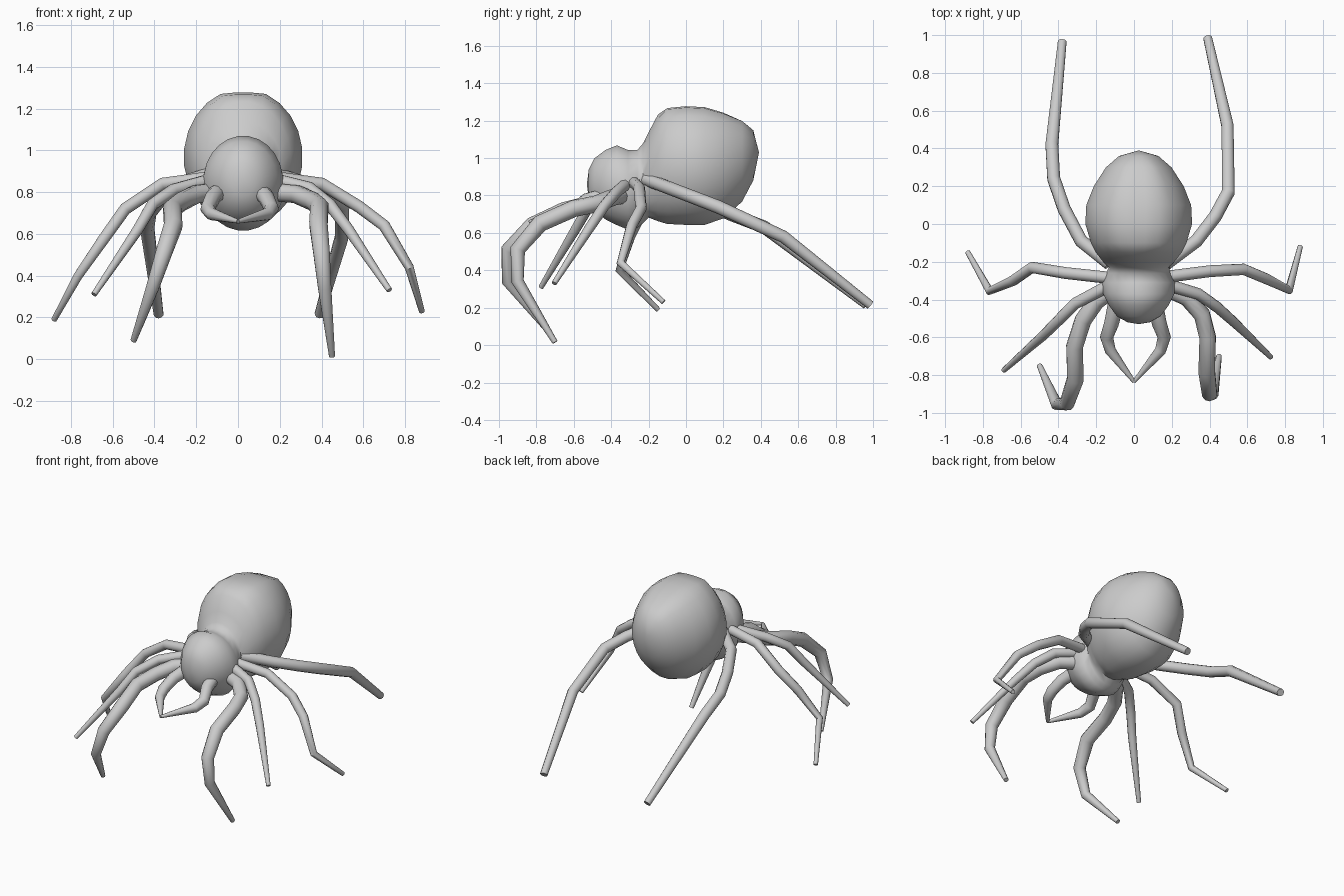
import bpy, bmesh, math
from mathutils import Vector

if "Cube" in bpy.data.objects:
    bpy.data.objects.remove(bpy.data.objects["Cube"])

SIDES = 24


def finish(obj, angle):
    bpy.ops.object.select_all(action='DESELECT')
    obj.select_set(True)
    bpy.context.view_layer.objects.active = obj
    if obj.type == 'CURVE':
        bpy.ops.object.convert(target='MESH')
    bpy.ops.object.shade_smooth_by_angle(angle=math.radians(angle))


def loft(name, rings, front, back, cx, groove=()):
    """Rings along y: (y, half width, bottom z, top z), closed by two poles."""
    bm = bmesh.new()
    loops = []
    for y, w, lo, hi in rings:
        loop = []
        for i in range(SIDES):
            a = 2 * math.pi * (i + 0.5) / SIDES
            x, z = cx + w * math.cos(a), (lo + hi) / 2 + (hi - lo) / 2 * math.sin(a)
            if i in groove and -0.12 < y < 0.32:
                z -= 0.015
            loop.append(bm.verts.new((x, y, z)))
        loops.append(loop)
    for a, b in zip(loops, loops[1:]):
        for i in range(SIDES):
            j = (i + 1) % SIDES
            bm.faces.new((a[i], a[j], b[j], b[i]))
    for loop, (y, z) in ((loops[0], front), (loops[-1], back)):
        pole = bm.verts.new((cx, y, z))
        for i in range(SIDES):
            bm.faces.new((loop[i], loop[(i + 1) % SIDES], pole))
    bmesh.ops.recalc_face_normals(bm, faces=bm.faces)
    mesh = bpy.data.meshes.new(name)
    bm.to_mesh(mesh)
    bm.free()
    obj = bpy.data.objects.new(name, mesh)
    bpy.context.collection.objects.link(obj)
    finish(obj, 60)


def limb(name, pts, r0, r1, r2):
    """Jointed tube: radius r0 at the base, r1 midway, r2 at the tip."""
    cu = bpy.data.curves.new(name, 'CURVE')
    cu.dimensions = '3D'
    cu.bevel_depth = 1.0
    cu.bevel_resolution = 3
    cu.use_fill_caps = True
    sp = cu.splines.new('POLY')
    sp.points.add(len(pts) - 1)
    lengths = [0.0]
    for a, b in zip(pts, pts[1:]):
        lengths.append(lengths[-1] + (Vector(b) - Vector(a)).length)
    for p, co, d in zip(sp.points, pts, lengths):
        t = d / lengths[-1]
        p.co = (*co, 1)
        p.radius = r0 + (r1 - r0) * t * 2 if t < 0.5 else r1 + (r2 - r1) * (t * 2 - 1)
    obj = bpy.data.objects.new(name, cu)
    bpy.context.collection.objects.link(obj)
    finish(obj, 50)


# Head and abdomen, one skin pinched at the waist
loft("body", [
    (-0.52, 0.06, 0.78, 0.94), (-0.49, 0.115, 0.72, 1.00), (-0.43, 0.16, 0.67, 1.045),
    (-0.37, 0.19, 0.64, 1.07), (-0.31, 0.197, 0.615, 1.045), (-0.26, 0.175, 0.625, 1.045),
    (-0.23, 0.16, 0.65, 1.08), (-0.20, 0.19, 0.68, 1.14), (-0.15, 0.23, 0.66, 1.235),
    (-0.10, 0.255, 0.645, 1.285), (0.00, 0.285, 0.64, 1.295), (0.10, 0.28, 0.64, 1.29),
    (0.20, 0.24, 0.675, 1.26), (0.30, 0.175, 0.765, 1.215), (0.36, 0.105, 0.88, 1.15)],
    (-0.53, 0.86), (0.39, 1.03), 0.025, groove=(6, 5))

# Front legs
limb("front_leg_right", [
    (.17, -.34, .80), (.28, -.39, .79), (.36, -.48, .755), (.39, -.60, .73),
    (.385, -.78, .65), (.40, -.90, .51), (.415, -.90, .34), (.45, -.70, .015)], .045, .046, .015)
limb("front_leg_left", [
    (-.12, -.35, .80), (-.20, -.41, .79), (-.27, -.51, .755), (-.315, -.65, .72),
    (-.31, -.82, .64), (-.355, -.95, .51), (-.41, -.955, .34), (-.50, -.75, .09)], .045, .046, .015)

# Second legs
limb("second_leg_right", [
    (.17, -.32, .86), (.34, -.37, .82), (.44, -.44, .74), (.53, -.52, .62),
    (.725, -.705, .33)], .033, .028, .014)
limb("second_leg_left", [
    (-.12, -.32, .86), (-.31, -.42, .81), (-.41, -.52, .74), (-.48, -.59, .62),
    (-.69, -.775, .31)], .033, .028, .014)

# Third legs
limb("third_leg_right", [
    (.17, -.28, .87), (.40, -.25, .84), (.58, -.24, .73), (.70, -.29, .64),
    (.82, -.35, .44), (.88, -.12, .23)], .032, .03, .014)
limb("third_leg_left", [
    (-.13, -.285, .87), (-.36, -.26, .84), (-.54, -.23, .72), (-.64, -.30, .58),
    (-.765, -.355, .40), (-.88, -.15, .19)], .032, .03, .014)

# Back legs
limb("back_leg_right", [
    (.17, -.21, .885), (.33, -.09, .84), (.43, .04, .79), (.50, .17, .74),
    (.495, .52, .58), (.39, .985, .215)], .035, .036, .024)
limb("back_leg_left", [
    (-.13, -.21, .885), (-.28, -.09, .84), (-.37, .08, .77), (-.425, .24, .70),
    (-.435, .42, .63), (-.38, .965, .215)], .035, .036, .024)

# Feelers curling in to meet before the head
for side, cx in (("right", 0.02), ("left", -0.005)):
    s = 1 if side == "right" else -1
    limb("feeler_" + side, [
        (cx + s * .09, -.42, .80), (cx + s * .115, -.53, .775), (cx + s * .14, -.60, .72),
        (cx + s * .12, -.67, .695), (0, -.835, .66)], .043, .034, .01)
